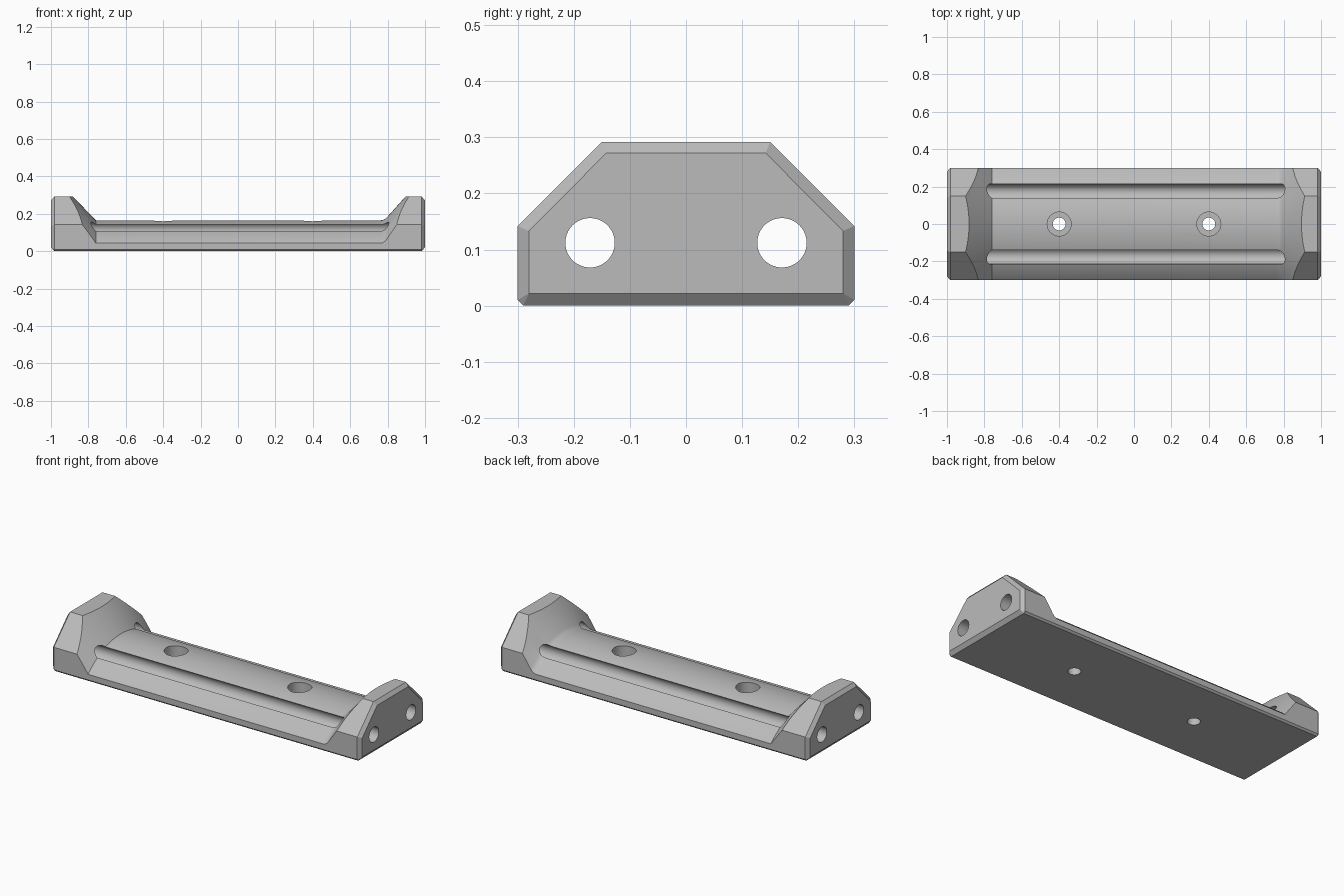
import bpy
import bmesh
from math import cos, sin, pi, radians

cube = bpy.data.objects.get("Cube")
if cube:
    bpy.data.objects.remove(cube, do_unlink=True)

AXIS_Z = -0.265      # axis of the curved bed
BED_R = 0.43         # radius of the curved bed
BED_X = 0.76         # half length of the bed


def make_object(name, bm):
    bmesh.ops.remove_doubles(bm, verts=bm.verts, dist=1e-5)
    bmesh.ops.recalc_face_normals(bm, faces=bm.faces)
    mesh = bpy.data.meshes.new(name)
    bm.to_mesh(mesh)
    bm.free()
    obj = bpy.data.objects.new(name, mesh)
    bpy.context.collection.objects.link(obj)
    return obj


def loft(name, rings, closed=False):
    """Skin a row of equal-length closed loops, capped unless it closes on itself."""
    bm = bmesh.new()
    loops = [[bm.verts.new(p) for p in ring] for ring in rings]
    pairs = list(zip(loops, loops[1:]))
    if closed:
        pairs.append((loops[-1], loops[0]))
    else:
        bm.faces.new(loops[0])
        bm.faces.new(loops[-1])
    for a, b in pairs:
        for i in range(len(a)):
            j = (i + 1) % len(a)
            bm.faces.new((a[i], a[j], b[j], b[i]))
    return make_object(name, bm)


def cylinder(name, radius, start, end, segments=64):
    """Round cutter along x or z."""
    rings = []
    for c in (start, end):
        ring = []
        for i in range(segments):
            u = radius * cos(2 * pi * i / segments)
            v = radius * sin(2 * pi * i / segments)
            if start[0] != end[0]:
                ring.append((c[0], c[1] + u, c[2] + v))
            else:
                ring.append((c[0] + u, c[1] + v, c[2]))
        rings.append(ring)
    return loft(name, rings)


def cut(target, cutter):
    cutter.hide_render = True
    mod = target.modifiers.new("cut", "BOOLEAN")
    mod.operation = "DIFFERENCE"
    mod.solver = "EXACT"
    mod.object = cutter
    bpy.context.view_layer.objects.active = target
    bpy.ops.object.modifier_apply(modifier=mod.name)
    bpy.data.objects.remove(cutter, do_unlink=True)


def section(x, half):
    """Full outline from the right half of the end profile."""
    return [(x, y, z) for y, z in half] + [(x, -y, z) for y, z in reversed(half)]


# Bar with chamfered ends
outer = [(0.29, 0), (0.3, 0.01), (0.3, 0.142), (0.15, 0.292)]
end = [(0.28, 0.022), (0.28, 0.022), (0.28, 0.133), (0.142, 0.272)]
bar = loft("mounting_bar", [section(-1, end), section(-0.982, outer),
                            section(0.982, outer), section(1, end)])

# Curved bed with conical end walls, the left wall blended by a small fillet
profile = [(-0.95, BED_R + 0.198), (-BED_X, BED_R), (BED_X, BED_R)]
fillet_r = 0.08
for i in range(1, 5):
    a = radians(46) * i / 4
    profile.append((BED_X + fillet_r * sin(a) * 0.6,
                    BED_R + fillet_r * (1 - cos(a)) * 0.6))
profile += [(0.95, BED_R + 0.188), (0.95, 0.8), (-0.95, 0.8)]
steps = 192
rings = [[(x, r * sin(2 * pi * i / steps), AXIS_Z + r * cos(2 * pi * i / steps))
          for x, r in profile] for i in range(steps)]
cut(bar, loft("bed_cutter", rings, closed=True))

# Long rod bores, which open into grooves along the bed
for y in (-0.171, 0.171):
    cut(bar, cylinder("rod_cutter", 0.044, (-1.1, y, 0.112), (1.1, y, 0.112)))

# Counterbored screw holes
for x in (-0.4, 0.4):
    cut(bar, cylinder("head_cutter", 0.064, (x, 0, 0.07), (x, 0, 0.4)))
    cut(bar, cylinder("screw_cutter", 0.034, (x, 0, -0.1), (x, 0, 0.2)))

# Plain grey finish
grey = bpy.data.materials.new("plain grey")
grey.use_nodes = True
colour = (0.5, 0.5, 0.5, 1)
grey.diffuse_color = colour
grey.node_tree.nodes["Principled BSDF"].inputs["Base Color"].default_value = colour
bar.data.materials.clear()
bar.data.materials.append(grey)

bpy.ops.object.select_all(action="DESELECT")
bar.select_set(True)
bpy.context.view_layer.objects.active = bar
bpy.ops.object.shade_smooth_by_angle(angle=radians(20))
